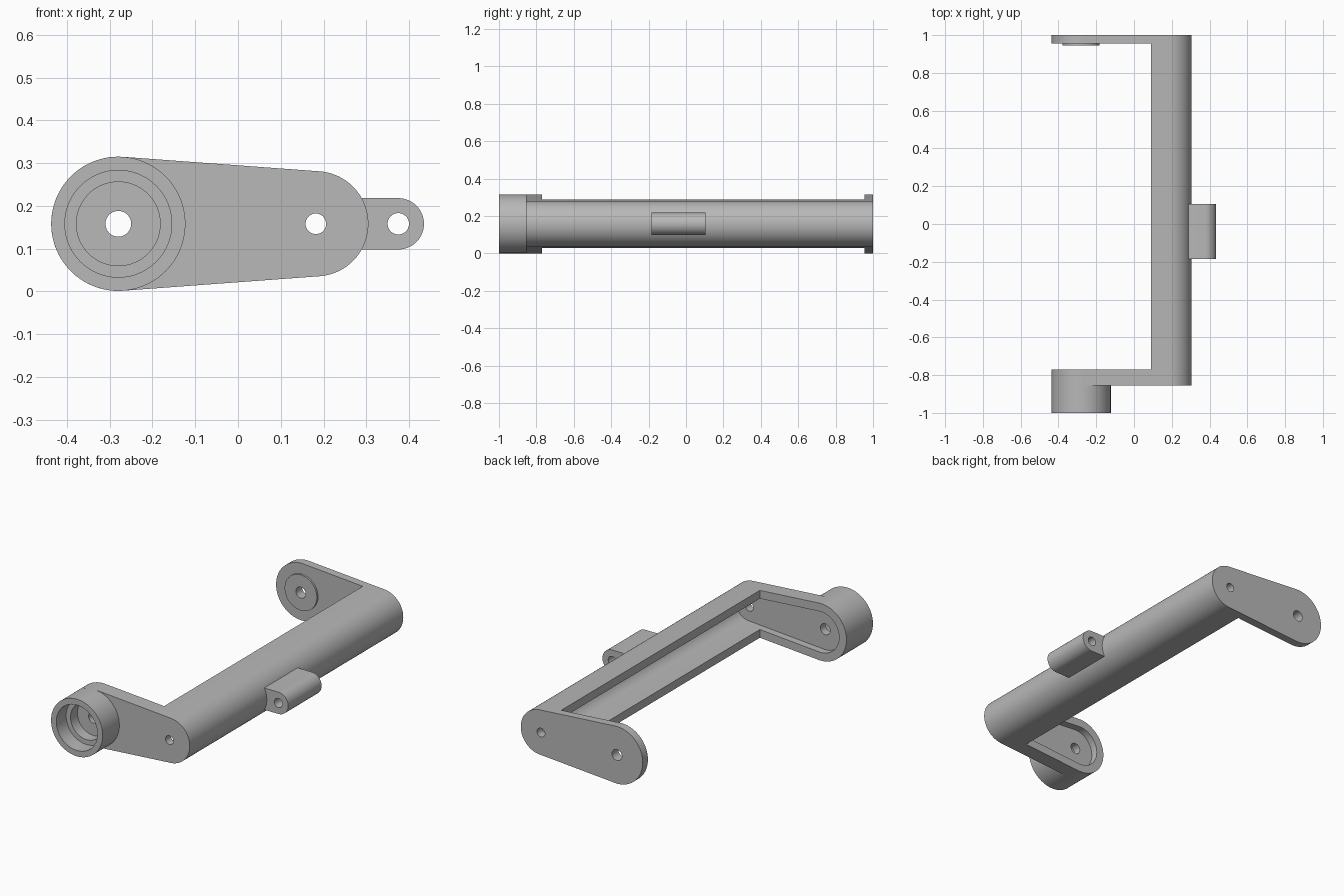
import bpy, bmesh
from math import sin, cos, pi, asin

cube = bpy.data.objects.get("Cube")
if cube:
    bpy.data.objects.remove(cube, do_unlink=True)

# One plain grey for every part
grey = bpy.data.materials.new("plain grey")
grey.use_nodes = True
colour = (0.48, 0.48, 0.48, 1)
grey.diffuse_color = colour
grey.node_tree.nodes["Principled BSDF"].inputs["Base Color"].default_value = colour

MID = 0.158                    # height of all the pivot axes
BIG_X, BIG_R = -0.28, 0.157    # wide end of the arms
SMALL_X, SMALL_R = 0.182, 0.123
WALL = 0.045
FRONT, BACK = -0.855, 1.0      # outer faces of the two arms
FRONT_INNER, BACK_INNER = -0.77, BACK - WALL


def arc(x, r, start, end, steps=48):
    """Points (x, z) along an arc around a pivot axis."""
    angles = [start + (end - start) * i / steps for i in range(steps + 1)]
    return [(x + r * cos(a), MID + r * sin(a)) for a in angles]


def circle(x, r):
    return arc(x, r, 0, 2 * pi, 80)[:-1]


def arm_outline(inset=0):
    """Two arcs joined by their common tangents."""
    t = pi / 2 - asin((BIG_R - SMALL_R) / (SMALL_X - BIG_X))
    return (arc(SMALL_X, SMALL_R - inset, -t, t)
            + arc(BIG_X, BIG_R - inset, t, 2 * pi - t))


def prism(name, outline, y0, y1):
    """Extrude an (x, z) outline along y."""
    bm = bmesh.new()
    face = bm.faces.new([bm.verts.new((x, y0, z)) for x, z in outline])
    side = bmesh.ops.extrude_face_region(bm, geom=[face])["geom"]
    bmesh.ops.translate(bm, vec=(0, y1 - y0, 0),
                        verts=[v for v in side if isinstance(v, bmesh.types.BMVert)])
    bmesh.ops.recalc_face_normals(bm, faces=bm.faces)
    mesh = bpy.data.meshes.new(name)
    bm.to_mesh(mesh)
    bm.free()
    mesh.materials.append(grey)
    obj = bpy.data.objects.new(name, mesh)
    bpy.context.collection.objects.link(obj)
    return obj


def cut(target, outline, y0, y1):
    """Subtract an extruded outline from a part."""
    cutter = prism("cutter", outline, y0, y1)
    cutter.hide_render = True
    mod = target.modifiers.new("cut", 'BOOLEAN')
    mod.operation, mod.solver, mod.object = 'DIFFERENCE', 'EXACT', cutter
    bpy.context.view_layer.objects.active = target
    bpy.ops.object.modifier_apply(modifier=mod.name)
    bpy.data.objects.remove(cutter, do_unlink=True)


# Frame: two arms joined by a channel-shaped crossbar
frame = prism("frame", arm_outline(), FRONT, BACK)
cut(frame, [(-1, -1), (0.09, -1), (0.09, 1), (-1, 1)], FRONT_INNER, BACK_INNER)
cut(frame, arm_outline(WALL), FRONT + WALL, BACK_INNER)
for x, r in ((BIG_X, 0.03), (SMALL_X, 0.024)):
    cut(frame, circle(x, r), -2, 2)

# Stepped cup on the front arm
cup = prism("bearing_cup", circle(BIG_X, BIG_R), -1, FRONT)
cut(cup, circle(BIG_X, 0.125), -2, -0.915)
cut(cup, circle(BIG_X, 0.098), -2, 2)

# Raised washer pad inside the back arm
pad = prism("pivot_pad", circle(BIG_X, 0.098), BACK_INNER - 0.01, BACK_INNER)
cut(pad, circle(BIG_X, 0.03), -2, 2)

# Rounded lug on the outside of the crossbar
LUG_X, LUG_R = 0.375, 0.06
lug_outline = arc(LUG_X, LUG_R, -pi / 2, pi / 2)
lug_outline += [(0.275, MID + LUG_R), (0.275, MID - LUG_R)]
lug = prism("hinge_lug", lug_outline, -0.185, 0.105)
cut(lug, circle(LUG_X, 0.025), -2, 2)

# Smooth the curves and keep the machined edges sharp
for part in (frame, cup, pad, lug):
    bpy.ops.object.select_all(action='DESELECT')
    part.select_set(True)
    bpy.context.view_layer.objects.active = part
    bpy.ops.object.shade_smooth_by_angle(angle=pi / 6)
